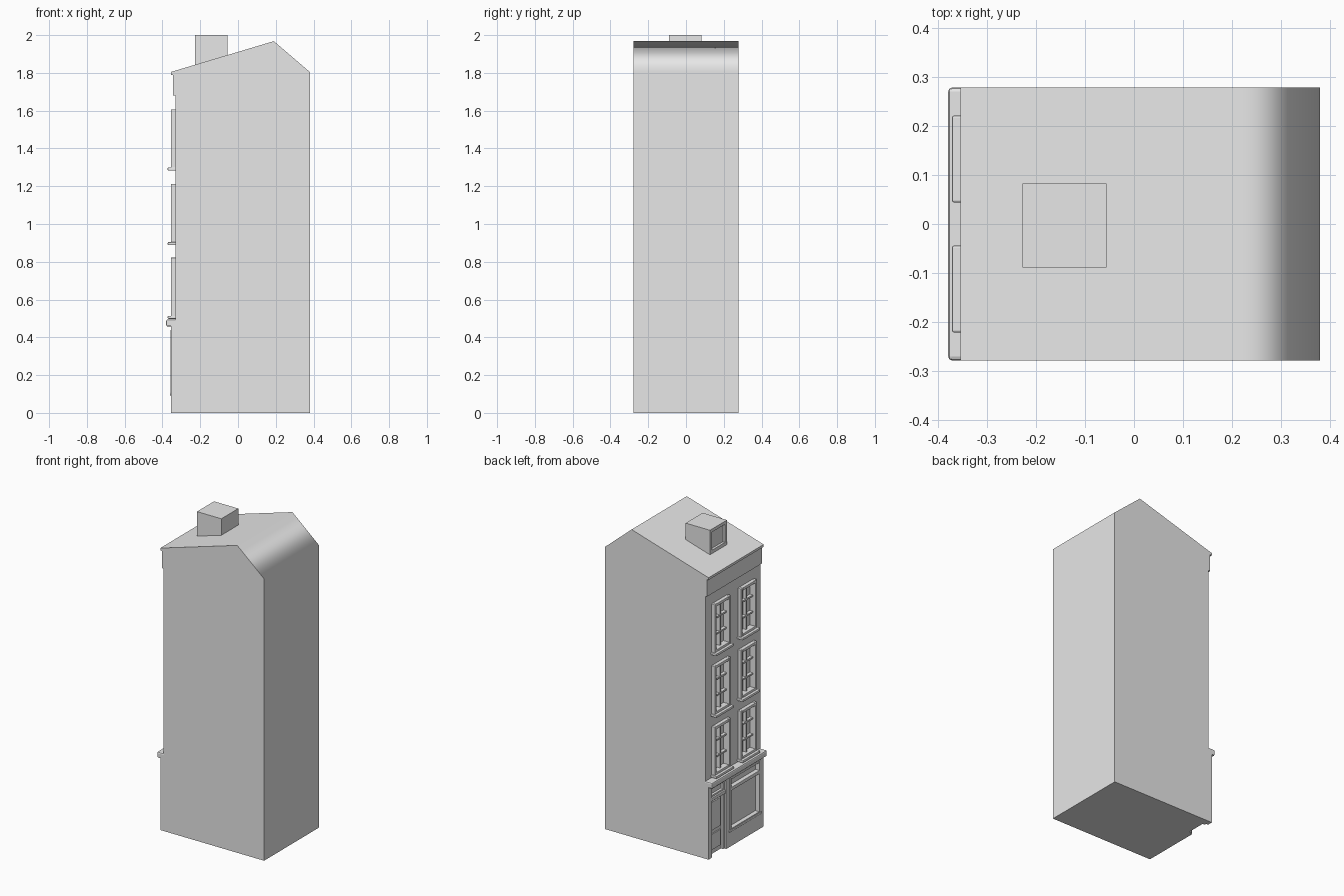
import bpy, bmesh
from math import radians

if "Cube" in bpy.data.objects:
    bpy.data.objects.remove(bpy.data.objects["Cube"], do_unlink=True)

grey = bpy.data.materials.new("plain_grey")
grey.use_nodes = True
grey.diffuse_color = (0.8, 0.8, 0.8, 1)
grey.node_tree.nodes["Principled BSDF"].inputs["Base Color"].default_value = (0.8, 0.8, 0.8, 1)


def finish(name, bm):
    bmesh.ops.recalc_face_normals(bm, faces=bm.faces)
    me = bpy.data.meshes.new(name)
    bm.to_mesh(me)
    bm.free()
    me.materials.append(grey)
    ob = bpy.data.objects.new(name, me)
    bpy.context.collection.objects.link(ob)
    return ob


def boxes(name, items, bevel=0):
    """Boxes given as (x0, x1, y0, y1, z0, z1), joined in one object."""
    bm = bmesh.new()
    for x0, x1, y0, y1, z0, z1 in items:
        vs = bmesh.ops.create_cube(bm, size=1)["verts"]
        for v in vs:
            v.co.x = x1 if v.co.x > 0 else x0
            v.co.y = y1 if v.co.y > 0 else y0
            v.co.z = z1 if v.co.z > 0 else z0
    ob = finish(name, bm)
    if bevel:
        mod = ob.modifiers.new("Bevel", 'BEVEL')
        mod.width = bevel
        mod.segments = 2
    return ob


def prism(name, profile, half):
    """Extrude an x-z profile along y."""
    bm = bmesh.new()
    face = bm.faces.new([bm.verts.new((x, -half, z)) for x, z in profile])
    new = bmesh.ops.extrude_face_region(bm, geom=[face])["geom"]
    bmesh.ops.translate(bm, vec=(0, 2 * half, 0),
                        verts=[v for v in new if isinstance(v, bmesh.types.BMVert)])
    return finish(name, bm)


def cut(ob, items):
    cutter = boxes("cutter", items)
    cutter.hide_render = True
    mod = ob.modifiers.new("Cut", 'BOOLEAN')
    mod.operation = 'DIFFERENCE'
    mod.solver = 'EXACT'
    mod.object = cutter
    bpy.context.view_layer.objects.active = ob
    bpy.ops.object.modifier_apply(modifier=mod.name)
    bpy.data.objects.remove(cutter, do_unlink=True)


def frame(x0, x1, y0, y1, z0, z1, w):
    """Four bars around an opening."""
    return [(x0, x1, y0, y0 + w, z0, z1), (x0, x1, y1 - w, y1, z0, z1),
            (x0, x1, y0 + w, y1 - w, z1 - w, z1), (x0, x1, y0 + w, y1 - w, z0, z0 + w)]


HALF = 0.279
WALL, SHOP = -0.332, -0.355
WINDOWS = [(y, z) for z in (0.51, 0.90, 1.295) for y in (-0.133, 0.133)]
WIN_W, WIN_H = 0.082, 0.312

# House body with ridge roof and facade steps
body = prism("house_body", [
    (SHOP, 0), (0.38, 0), (0.38, 1.805), (0.19, 1.968), (SHOP, 1.805), (SHOP, 1.79),
    (-0.343, 1.79), (-0.343, 1.68), (WALL, 1.68), (WALL, 0.48), (SHOP, 0.48)], HALF)

# Window, door and shop window openings
openings = [(-0.5, WALL + 0.018, y - WIN_W + 0.01, y + WIN_W - 0.01, z + 0.01, z + WIN_H - 0.01)
            for y, z in WINDOWS]
openings += [(-0.5, SHOP + 0.03, 0.10, 0.245, -0.1, 0.44),
             (-0.5, SHOP + 0.025, -0.245, 0.065, 0.1, 0.44)]
cut(body, openings)
body.data.shade_smooth()
body.data.set_sharp_from_angle(angle=radians(60))
soft = body.modifiers.new("Normals", 'WEIGHTED_NORMAL')
soft.weight = 100
soft.keep_sharp = True

# Belt above the shop front
boxes("belt_moulding", [(-0.38, -0.32, -HALF, HALF, 0.457, 0.495)], 0.008)

# Windows: surround, sill and glazing bars
for i, (y, z) in enumerate(WINDOWS, 1):
    boxes(f"window_frame_{i}", frame(SHOP, WALL + 0.018, y - WIN_W, y + WIN_W,
                                     z, z + WIN_H, 0.018), 0.003)
    boxes(f"window_sill_{i}", [(-0.372, WALL + 0.01, y - 0.089, y + 0.089, z - 0.012, z + 0.004)], 0.004)
    bars = [(WALL - 0.005, WALL + 0.02, y - 0.005, y + 0.005, z, z + WIN_H - 0.01)]
    for row in (1, 2):
        h = z + WIN_H * row / 3
        bars.append((WALL - 0.003, WALL + 0.02, y - WIN_W + 0.01, y + WIN_W - 0.01, h - 0.005, h + 0.005))
    boxes(f"window_bars_{i}", bars)

# Door with transom light and two raised panels
door_back = SHOP + 0.031
boxes("door_frame", frame(SHOP + 0.014, door_back, 0.10, 0.245, 0.375, 0.44, 0.012)
      + [(SHOP + 0.014, door_back, y, y + 0.012, 0, 0.375) for y in (0.10, 0.233)])
boxes("door_transom", [(SHOP + 0.004, door_back, 0.10, 0.245, 0.355, 0.377)], 0.003)
boxes("door_panels", [(SHOP + 0.023, door_back, 0.125, 0.22, a, b)
                      for a, b in ((0.03, 0.13), (0.155, 0.335))])

# Shop window with transom and sill
boxes("shop_window_frame", frame(SHOP - 0.003, SHOP + 0.026, -0.245, 0.065, 0.1, 0.44, 0.014), 0.003)
boxes("shop_window_transom", [(SHOP - 0.003, SHOP + 0.026, -0.235, 0.055, 0.355, 0.377)], 0.003)
boxes("shop_window_sill", [(SHOP - 0.006, SHOP + 0.02, -0.25, 0.07, 0.093, 0.108)], 0.003)

# Chimney with a recessed panel facing the street
chimney = boxes("chimney", [(-0.228, -0.056, -0.089, 0.083, 1.8, 2.0)])
cut(chimney, [(-0.3, -0.213, -0.068, 0.062, 1.865, 1.98)])
